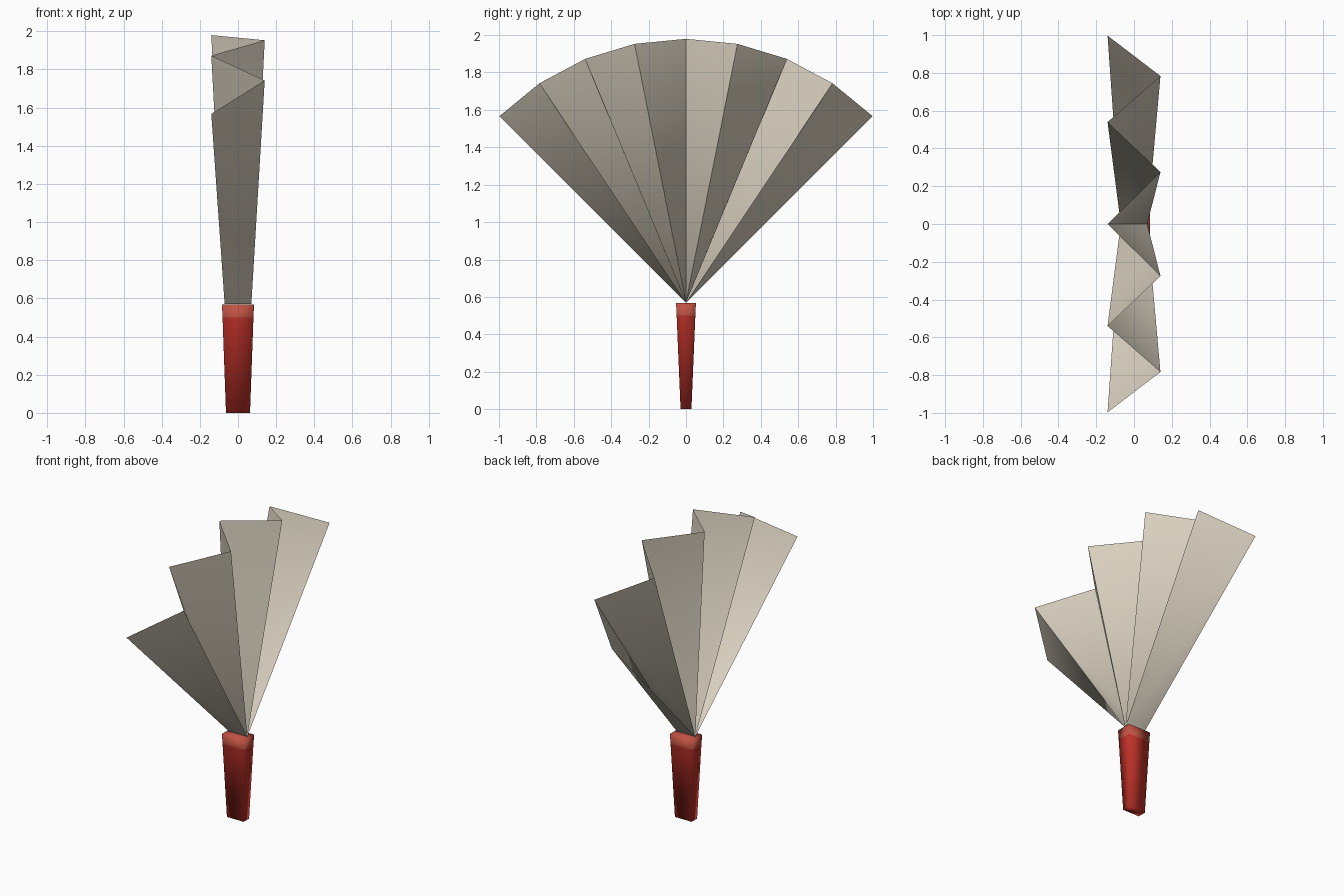
import bpy, math

if "Cube" in bpy.data.objects:
    bpy.data.objects.remove(bpy.data.objects["Cube"])


def material(name, rgb):
    m = bpy.data.materials.new(name)
    m.diffuse_color = (*rgb, 1)
    m.use_nodes = True
    m.node_tree.nodes["Principled BSDF"].inputs["Base Color"].default_value = m.diffuse_color
    return m


def build(name, verts, faces, mats):
    me = bpy.data.meshes.new(name)
    me.from_pydata(verts, [], faces)
    for m in mats:
        me.materials.append(m)
    for p in me.polygons:
        p.use_smooth = True
    ob = bpy.data.objects.new(name, me)
    bpy.context.collection.objects.link(ob)
    return ob


paper = material("cream paper", (0.70, 0.64, 0.53))
red = material("red", (0.50, 0.03, 0.02))
light_red = material("light red band", (0.53, 0.085, 0.055))

# Pleated paper: folds alternate left and right, spreading from the pivot.
# Each pleat keeps its own corners so the folds stay crisp.
PLEATS, RADIUS, PIVOT_Z = 8, 1.41, 0.57
REVERSED = (1, 6)  # pleats creased the other way


def fold_point(i, r, x):
    a = math.radians(-45 + 90 * i / PLEATS)
    return ((-x if i % 2 == 0 else x), r * math.sin(a), PIVOT_Z + r * math.cos(a))


verts, faces = [], []
for i in range(PLEATS):
    left, right = (i, i + 1) if i % 2 == 0 else (i + 1, i)
    k = len(verts)
    verts += [fold_point(left, RADIUS, 0.14), fold_point(right, RADIUS, 0.14),
              fold_point(right, 0.001, 0.07), fold_point(left, 0.001, 0.07)]
    # the twisted pleat creases diagonally from rim to root
    if i in REVERSED:
        tris = [(k, k + 1, k + 3), (k + 1, k + 2, k + 3)]
    else:
        tris = [(k, k + 1, k + 2), (k, k + 2, k + 3)]
    faces += [t[::-1] for t in tris] if i % 2 == 0 else tris
build("pleated_fan", verts, faces, [paper])

# Tapered handle with a lighter band at the top: (z, half width x, half depth y)
rings = [(0.0, 0.063, 0.029), (0.5, 0.081, 0.05), (0.567, 0.084, 0.053)]
verts = [(sx * hx, sy * hy, z) for z, hx, hy in rings
         for sx, sy in ((-1, -1), (1, -1), (1, 1), (-1, 1))]
faces = [(3, 2, 1, 0), (8, 9, 10, 11)]
for r in range(2):
    for j in range(4):
        n = (j + 1) % 4
        faces.append((4 * r + j, 4 * r + n, 4 * r + 4 + n, 4 * r + 4 + j))
handle = build("handle", verts, faces, [red, light_red])
for p in handle.data.polygons:
    p.material_index = 1 if p.center.z > 0.5 else 0
